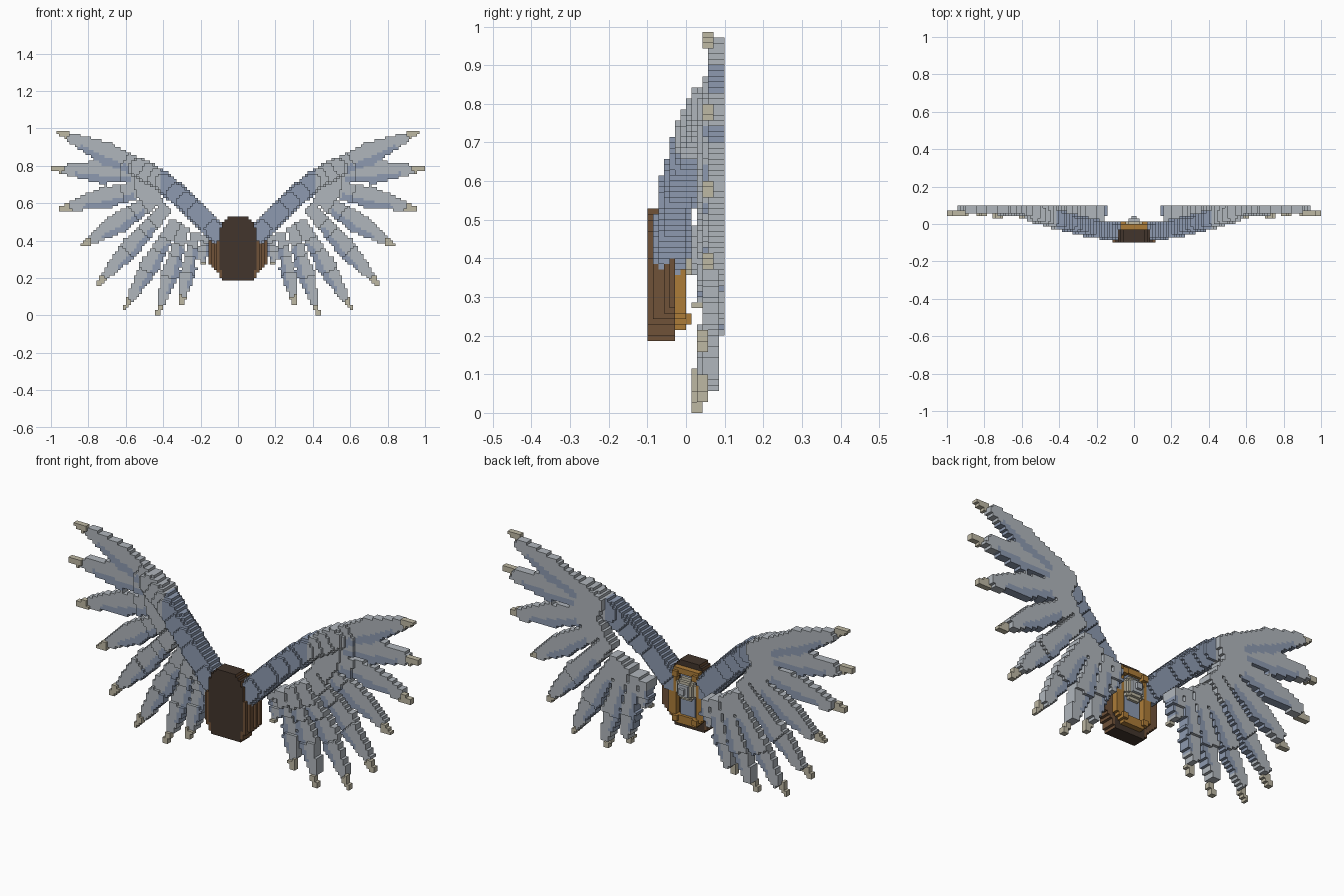
import bpy, bmesh, math
from mathutils import Vector

if "Cube" in bpy.data.objects:
    bpy.data.objects.remove(bpy.data.objects["Cube"], do_unlink=True)

S = 1 / 70  # edge of one small cube


def material(name, rgb):
    m = bpy.data.materials.new(name)
    m.use_nodes = True
    lin = [((c / 255 + 0.055) / 1.055) ** 2.4 for c in rgb] + [1]
    m.diffuse_color = lin
    m.node_tree.nodes["Principled BSDF"].inputs["Base Color"].default_value = lin
    return m


MATS = {
    "grey": material("feather grey", (176, 182, 188)),
    "blue": material("slate blue", (141, 154, 176)),
    "beige": material("tip beige", (190, 184, 164)),
    "dark": material("dark leather", (66, 53, 44)),
    "brown": material("brown leather", (112, 82, 57)),
    "gold": material("dull gold", (172, 124, 56)),
}
DIRS = [Vector(d) for d in ((1, 0, 0), (-1, 0, 0), (0, 1, 0), (0, -1, 0), (0, 0, 1), (0, 0, -1))]


def build(name, cells, rule=None):
    """Turn a dict of cube cells into one mesh holding only the outer faces."""
    keys = list(MATS)
    bm = bmesh.new()
    verts = {}

    def vert(p):
        key = tuple(round(v * 2) for v in p)
        if key not in verts:
            verts[key] = bm.verts.new(p * S)
        return verts[key]

    for cell, colour in cells.items():
        c = Vector(cell) + Vector((0.5, 0.5, 0.5))
        for n in DIRS:
            if tuple(int(a + b) for a, b in zip(cell, n)) in cells:
                continue
            u = Vector((n.y, n.z, n.x)) / 2
            v = n.cross(u)
            m = c + n / 2
            f = bm.faces.new([vert(m + p) for p in (u + v, v - u, -u - v, u - v)])
            f.material_index = keys.index(rule(n) if rule else colour)
    bm.normal_update()
    mesh = bpy.data.meshes.new(name)
    bm.to_mesh(mesh)
    bm.free()
    for m in MATS.values():
        mesh.materials.append(m)
    ob = bpy.data.objects.new(name, mesh)
    bpy.context.collection.objects.link(ob)


def both_sides(name, cells):
    build("left_" + name, cells)
    build("right_" + name, {(-1 - i, j, k): c for (i, j, k), c in cells.items()})


def fill(inside, colour, ys, half=12):
    """Cells of a symmetric plate whose centre satisfies inside(x, z)."""
    return {(i, j, k): colour for i in range(-half, half) for k in range(10, 40)
            for j in ys if inside(abs(i + 0.5) * S, (k + 0.5) * S)}


def feather(root, tip, width, drop):
    """Tapered blade that steps forward towards its tip, with a covert at its root."""
    a, b = Vector(root), Vector(tip)
    length = (b - a).length
    axis = (b - a) / length
    side = Vector((-axis.y, axis.x))
    cells = {}
    for i in range(2, 70):
        for k in range(69):
            p = Vector(((i + 0.5) * S, (k + 0.5) * S)) - a
            t, d = p.dot(axis) / length, p.dot(side)
            if not -0.04 <= t <= 1:
                continue
            if t < 0.45:
                h = width * (0.72 + 0.28 * t / 0.45)
            else:
                h = width * (1 - ((t - 0.45) / 0.55) ** 1.15) + 0.009
            if abs(d) > h:
                continue
            if t > 0.88:
                colour, lo, hi = "beige", 3 - drop, 5 - drop
            else:
                colour = "blue" if d < -0.3 * h and 0.2 < t < 0.75 else "grey"
                lo, hi = (4 - drop // 2, 7) if t < 0.55 else (4 - drop, 7 - (drop + 1) // 2)
                if t < 0.32:
                    lo -= 1
                if t < 0.18:
                    lo -= 1
            for j in range(lo, hi):
                cells[i, j, k] = colour
    return cells


# Wing feathers, from the top one round to the innermost
FEATHERS = [
    ((0.44, 0.75), (0.97, 0.985), 0.056, 0),
    ((0.46, 0.75), (1.0, 0.785), 0.056, 0),
    ((0.46, 0.69), (0.955, 0.57), 0.055, 0),
    ((0.43, 0.63), (0.835, 0.37), 0.052, 0),
    ((0.39, 0.57), (0.755, 0.16), 0.05, 1),
    ((0.34, 0.49), (0.61, 0.03), 0.046, 1),
    ((0.29, 0.46), (0.43, 0.0), 0.042, 2),
    ((0.23, 0.43), (0.30, 0.06), 0.036, 2),
    ((0.18, 0.42), (0.19, 0.27), 0.026, 2),
]
for n, f in enumerate(FEATHERS):
    both_sides(f"feather_{n + 1}", feather(*f))

# Wing arm: a thick limb swept up, out and back
PATH = [Vector(p) for p in ((0.09, -0.04, 0.42), (0.22, -0.025, 0.555),
                            (0.40, 0.02, 0.715), (0.53, 0.06, 0.79))]
arm = {}
for i in range(5, 42):
    for j in range(-6, 7):
        for k in range(24, 62):
            p = (Vector((i, j, k)) + Vector((0.5, 0.5, 0.5))) * S
            for a, b in zip(PATH, PATH[1:]):
                t = max(0, min(1, (p - a).dot(b - a) / (b - a).length_squared))
                q = p - a.lerp(b, t)
                if math.hypot(q.x, q.z) < 0.056 and abs(q.y) < 0.046 and q.length < 0.062:
                    arm[i, j, k] = "grey" if p.x > 0.41 else "blue"
both_sides("wing_arm", arm)


# Harness body: chamfered slab with a dark front and brown sides
def slab_half(z):
    if z > 0.46:
        return 0.1 - (z - 0.46) * 0.6
    return min(0.1, 0.085 + (z - 0.19) * 0.15)


build("harness_core",
      fill(lambda x, z: 0.186 < z < 0.53 and x < slab_half(z), "dark", range(-7, -2)),
      lambda n: "brown" if n.x else "dark")

# Side planks that widen towards the back
planks = {}
for j in range(-7, -2):
    reach = 0.115 + 0.01 * (j + 7)
    planks.update(fill(lambda x, z: 0.09 < x < reach and 0.2 + (x - 0.09) * 1.3 < z < 0.4,
                       "brown", [j]))
build("side_planks", planks)


# Back frame, inlay, corner studs and hub
def frame(x, z):
    return 0.22 < z < 0.5 and x < 0.1 and x + abs(z - 0.36) < 0.2


def opening(x, z):
    return 0.25 < z < 0.47 and x < 0.058


build("back_frame", fill(lambda x, z: frame(x, z) and not opening(x, z), "gold", (-2, -1)))
build("back_inlay", fill(lambda x, z: opening(x, z) and x < 0.044, "blue", (-2,)))
build("corner_studs", fill(lambda x, z: 0.042 < x < 0.072 and (0.228 < z < 0.258 or 0.455 < z < 0.485),
                           "gold", (-1, 0)))
hub = {}
for j, r in ((-1, 0.056), (0, 0.05), (1, 0.036), (2, 0.02)):
    hub.update(fill(lambda x, z: math.hypot(x, z - 0.4) < r, "beige" if j < 1 else "grey", [j]))
build("back_hub", hub)
